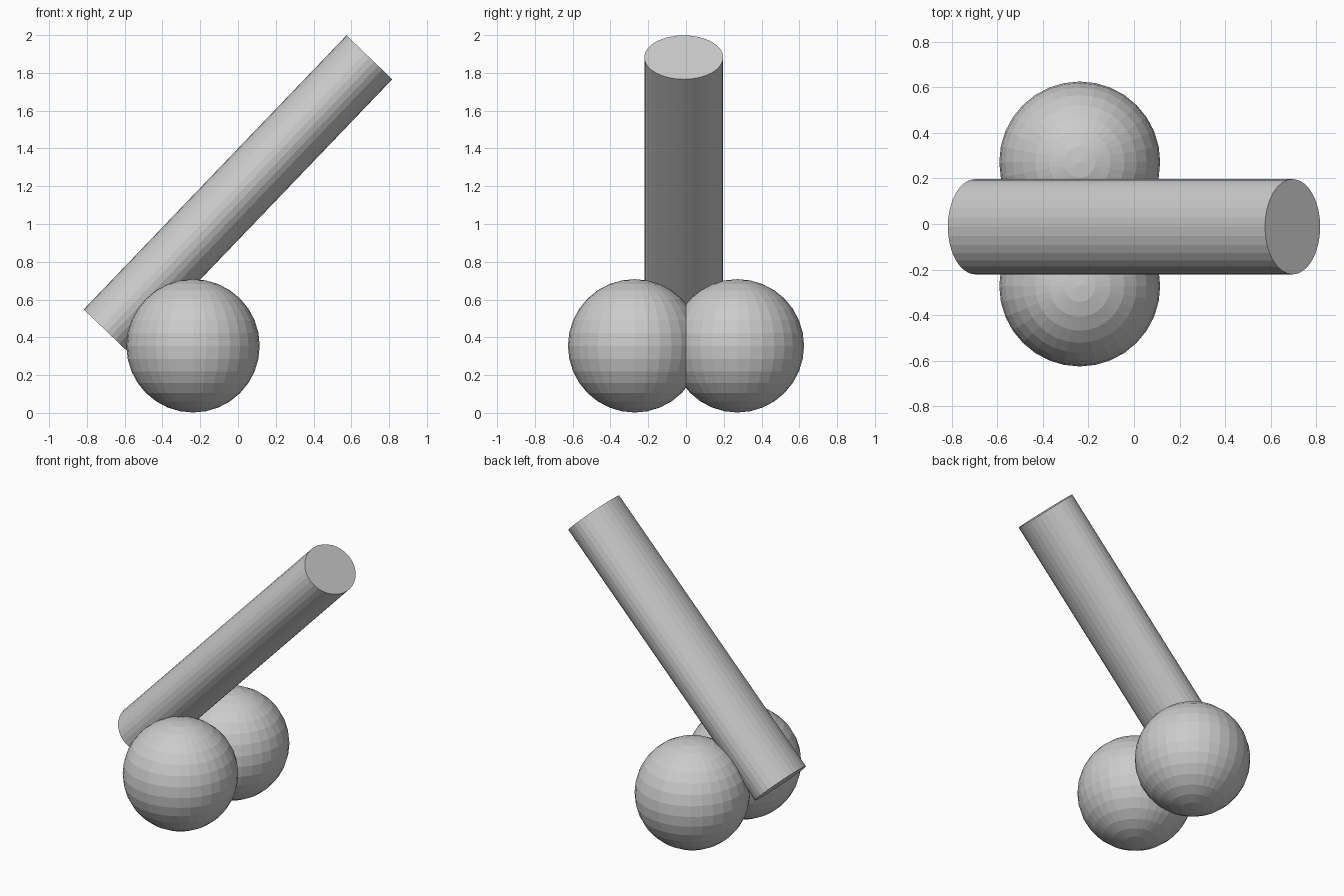
import bpy
from math import radians

if "Cube" in bpy.data.objects:
    bpy.data.objects.remove(bpy.data.objects["Cube"])

# Pair of overlapping faceted balls, mirrored across y = 0
for side, name in ((-1, "front_ball"), (1, "back_ball")):
    bpy.ops.mesh.primitive_uv_sphere_add(
        segments=32, ring_count=16, radius=0.353,
        location=(-0.238, side * 0.272, 0.355))
    bpy.context.object.name = name

# Leaning bar with a slightly flattened round section
bpy.ops.mesh.primitive_cylinder_add(
    vertices=32, radius=1, depth=2.01,
    location=(0, -0.012, 1.157), rotation=(0, radians(43.8), 0))
bar = bpy.context.object
bar.name = "leaning_bar"
bar.scale = (0.168, 0.209, 1)
